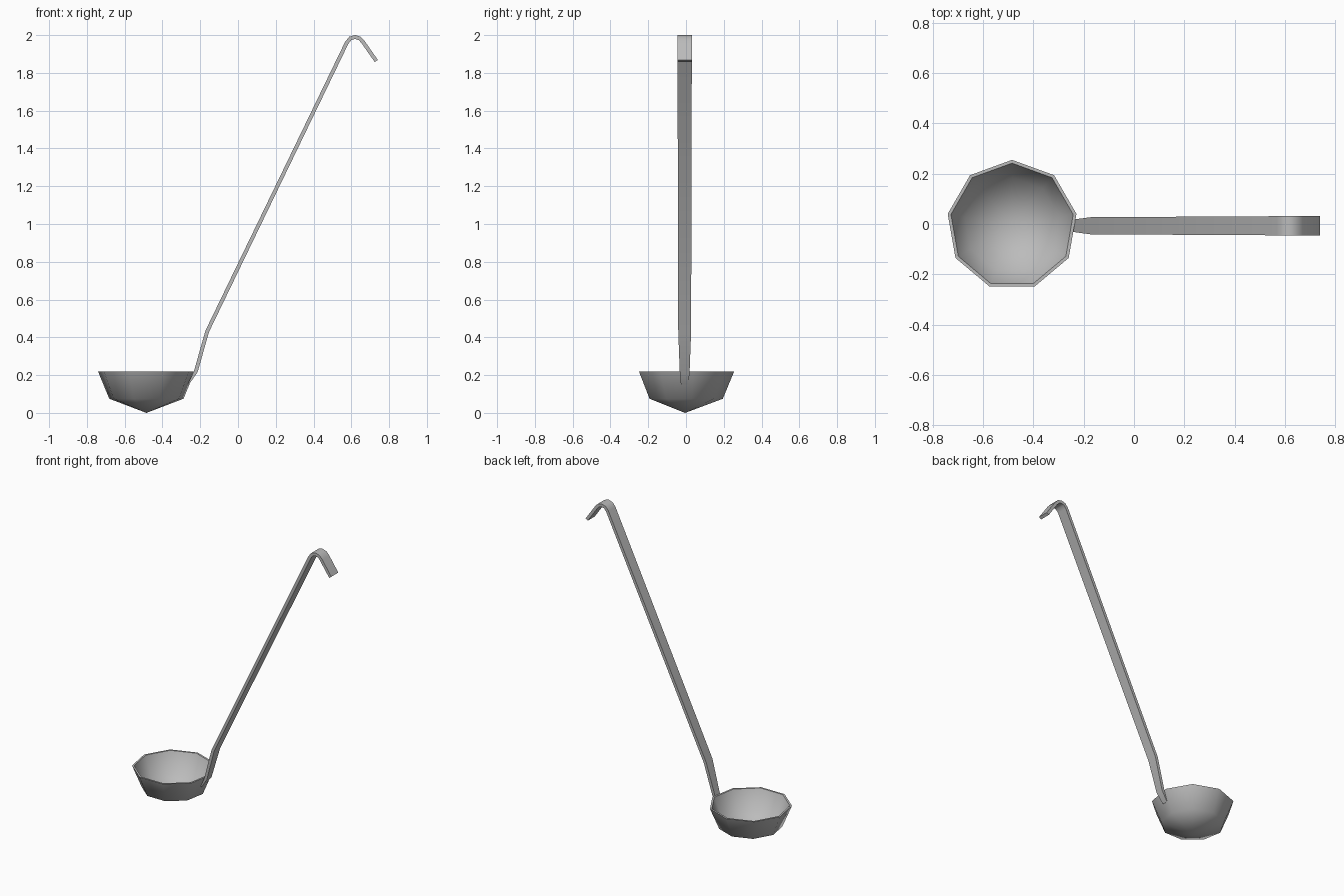
import bpy, bmesh, math
from mathutils import Vector

cube = bpy.data.objects.get("Cube")
if cube:
    bpy.data.objects.remove(cube, do_unlink=True)

steel = bpy.data.materials.new("brushed steel grey")
steel.use_nodes = True
grey = (0.5, 0.5, 0.5, 1)
steel.diffuse_color = grey
steel.node_tree.nodes["Principled BSDF"].inputs["Base Color"].default_value = grey


def finish(name, bm, angle):
    bmesh.ops.recalc_face_normals(bm, faces=bm.faces)
    mesh = bpy.data.meshes.new(name)
    bm.to_mesh(mesh)
    bm.free()
    mesh.materials.append(steel)
    obj = bpy.data.objects.new(name, mesh)
    bpy.context.collection.objects.link(obj)
    bpy.ops.object.select_all(action='DESELECT')
    obj.select_set(True)
    bpy.context.view_layer.objects.active = obj
    bpy.ops.object.shade_smooth_by_angle(angle=math.radians(angle))
    return obj


def bridge(bm, a, b):
    for i in range(len(a)):
        j = (i + 1) % len(a)
        bm.faces.new((a[i], a[j], b[j], b[i]))


# Bowl: nine-sided shell, outside wall, rim, inside wall
SIDES = 9
CX, CY = -0.485, -0.005
bm = bmesh.new()
rings = []
for radius, z in [(0.2, 0.075), (0.26, 0.22), (0.247, 0.22), (0.19, 0.083)]:
    angles = [math.pi / 2 + i * math.tau / SIDES for i in range(SIDES)]
    rings.append([bm.verts.new((CX + radius * math.cos(a),
                                CY + radius * math.sin(a), z)) for a in angles])
for a, b in zip(rings, rings[1:]):
    bridge(bm, a, b)
for ring, z in ((rings[0], 0), (rings[-1], 0.013)):
    tip = bm.verts.new((CX, CY, z))
    for i in range(SIDES):
        bm.faces.new((ring[i], ring[(i + 1) % SIDES], tip))
finish("bowl", bm, 60)

# Handle: flat strip swept along a bent path of (x, z, half width)
path = [(-0.262, 0.152, 0.02), (-0.223, 0.22, 0.026), (-0.163, 0.432, 0.034),
        (0.576, 1.96, 0.038), (0.595, 1.983, 0.038), (0.62, 1.99, 0.038),
        (0.645, 1.982, 0.038), (0.663, 1.962, 0.038), (0.732, 1.863, 0.038)]
points = [Vector((x, z)) for x, z, w in path]
HALF = 0.01
bm = bmesh.new()
sections = []
for i, p in enumerate(points):
    before = (p - points[max(i - 1, 0)]).normalized()
    after = (points[min(i + 1, len(points) - 1)] - p).normalized()
    along = (before + after).normalized()
    miter = HALF / max(along.dot(after if after.length else before), 0.5)
    if i == 0:
        miter = 0.003
    side = Vector((-along.y, along.x)) * miter
    w = path[i][2]
    sections.append([bm.verts.new((p.x + s * side.x, CY - 0.002 + y, p.y + s * side.y))
                     for s, y in ((1, -w), (1, w), (-1, w), (-1, -w))])
for a, b in zip(sections, sections[1:]):
    bridge(bm, a, b)
bm.faces.new(sections[0])
bm.faces.new(sections[-1])
finish("handle", bm, 40)
